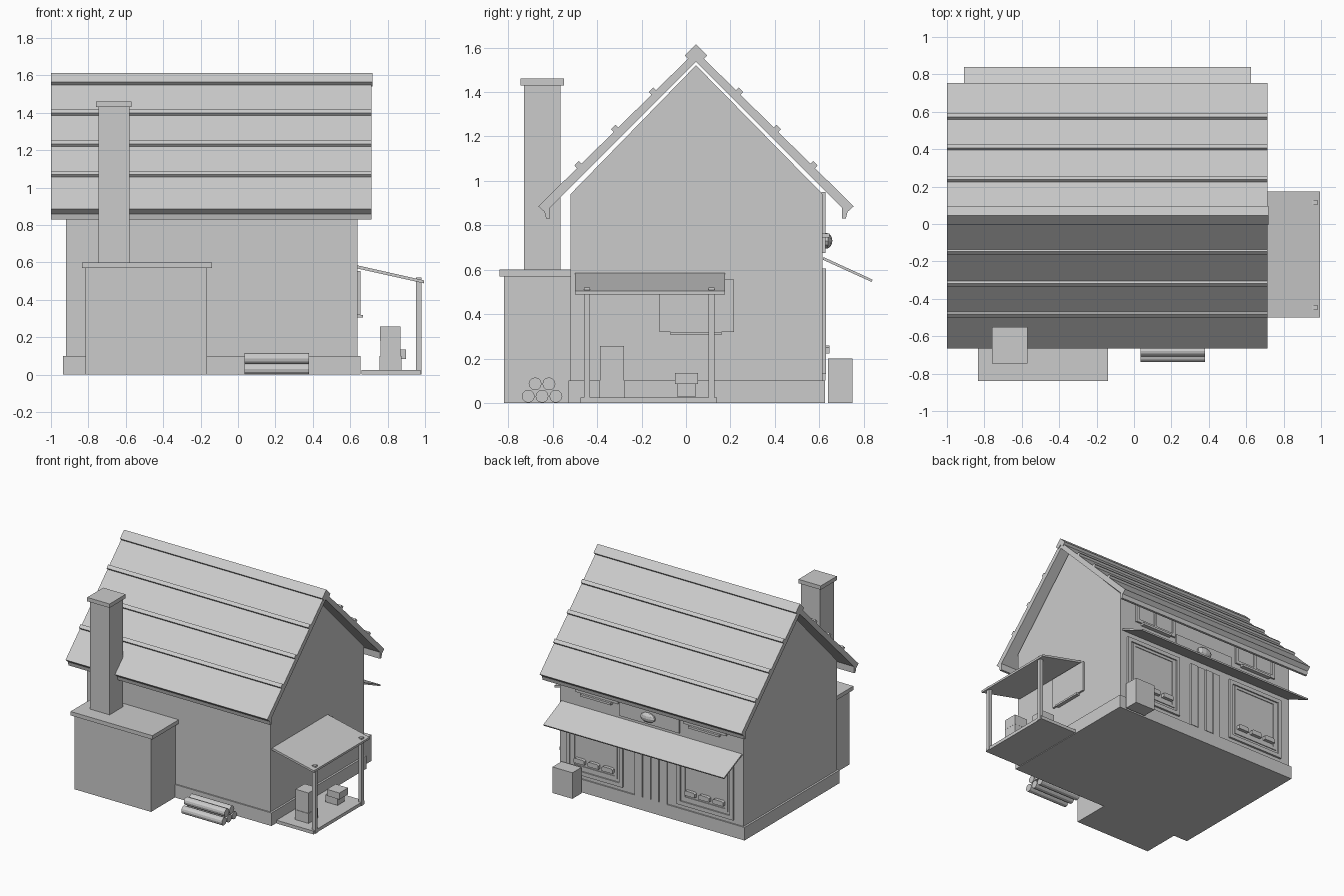
import bpy, bmesh, math

if "Cube" in bpy.data.objects:
    bpy.data.objects.remove(bpy.data.objects["Cube"])

RIDGE = 0.045  # y of the roof ridge


def finish(name, bm):
    bmesh.ops.recalc_face_normals(bm, faces=bm.faces)
    me = bpy.data.meshes.new(name)
    bm.to_mesh(me)
    bm.free()
    ob = bpy.data.objects.new(name, me)
    bpy.context.collection.objects.link(ob)
    return ob


def prism(name, pts, a, b, axis='x'):
    """Extrude a profile along x (y,z points) or along y (x,z points)."""
    bm = bmesh.new()
    place = (lambda p, t: (t, p[0], p[1])) if axis == 'x' else (lambda p, t: (p[0], t, p[1]))
    face = bm.faces.new([bm.verts.new(place(p, a)) for p in pts])
    new = bmesh.ops.extrude_face_region(bm, geom=[face])['geom']
    move = (b - a, 0, 0) if axis == 'x' else (0, b - a, 0)
    bmesh.ops.translate(bm, vec=move, verts=[v for v in new if isinstance(v, bmesh.types.BMVert)])
    return finish(name, bm)


def box(name, x0, x1, y0, y1, z0, z1):
    return prism(name, [(y0, z0), (y1, z0), (y1, z1), (y0, z1)], x0, x1)


def mirrored(half):
    """Right half profile (offset from ridge, z) to a full symmetric profile."""
    return [(RIDGE + y, z) for y, z in half] + [(RIDGE - y, z) for y, z in reversed(half) if y > 0]


def frame(name, x0, x1, y0, y1, z0, z1, w):
    """Rectangular frame on the shop wall."""
    box(name + "_left", x0, x0 + w, y0, y1, z0, z1)
    box(name + "_right", x1 - w, x1, y0, y1, z0, z1)
    box(name + "_bottom", x0 + w, x1 - w, y0, y1, z0, z0 + w)
    box(name + "_top", x0 + w, x1 - w, y0, y1, z1 - w, z1)


# House body with gables, and plinth
prism("walls", [(-0.52, 0), (0.615, 0), (0.615, 0.94), (RIDGE, 1.52), (-0.52, 0.94)], -0.92, 0.64)
box("plinth", -0.935, 0.655, -0.53, 0.625, 0, 0.1)

# Roof shell with eaves boards
outer = [(0, 1.585), (0.71, 0.885), (0.682, 0.86), (0.675, 0.83), (0.657, 0.83), (0.657, 0.88)]
shell = [(RIDGE + y, z) for y, z in outer] + [(RIDGE, 1.535)]
shell += [(RIDGE - y, z) for y, z in reversed(outer[1:])]
prism("roof", shell, -1.0, 0.715)

# Ridge cap
cap = [(0, 1.614), (0.05, 1.564), (0.027, 1.541)]
prism("ridge_cap", [(RIDGE + y, z) for y, z in cap] + [(RIDGE, 1.56)]
      + [(RIDGE - y, z) for y, z in reversed(cap[1:])], -1.0, 0.72)

# Roof battens on both slopes
for i, d in enumerate((0.19, 0.36, 0.525)):
    z = 1.585 - 0.986 * d
    for side in (-1, 1):
        prof = [(d - 0.01, z + 0.01), (d + 0.002, z + 0.022), (d + 0.022, z + 0.002), (d + 0.01, z - 0.012)]
        prism(f"roof_batten_{i}_{side}", [(RIDGE + side * y, h) for y, h in prof], -1.0, 0.715)

# Oven and chimney
box("oven", -0.815, -0.165, -0.82, -0.5, 0, 0.57)
box("oven_top", -0.835, -0.14, -0.84, -0.515, 0.57, 0.6)
box("chimney", -0.745, -0.58, -0.73, -0.565, 0.6, 1.43)
box("chimney_cap", -0.76, -0.57, -0.745, -0.55, 1.43, 1.46)

# Log pile
for i, (y, z) in enumerate([(-0.71, 0.03), (-0.648, 0.03), (-0.586, 0.03), (-0.679, 0.086), (-0.617, 0.086)]):
    ring = [(y + 0.029 * math.cos(k * math.pi / 6), z + 0.029 * math.sin(k * math.pi / 6)) for k in range(12)]
    prism(f"log_{i}", ring, 0.035, 0.38)

# Side shelter
box("shelter_floor", 0.66, 0.975, -0.475, 0.14, 0, 0.025)
prism("shelter_roof", [(0.64, 0.567), (0.995, 0.488), (0.995, 0.504), (0.64, 0.584)], -0.5, 0.175, 'y')
for i, y in enumerate((-0.46, 0.102)):
    box(f"shelter_post_{i}", 0.953, 0.98, y, y + 0.027, 0, 0.52)

# Side hatch
box("side_hatch", 0.64, 0.655, -0.12, 0.215, 0.32, 0.555)
box("side_hatch_sill", 0.64, 0.668, -0.07, 0.16, 0.306, 0.32)

# Sack stack and small crate in the shelter
for i, (g, z0, z1) in enumerate([(0.058, 0.025, 0.1), (0.054, 0.1, 0.18), (0.055, 0.18, 0.257)]):
    box(f"flour_sack_{i}", 0.815 - g, 0.815 + g, -0.333 - g, -0.333 + g, z0, z1)
box("small_crate", 0.77, 0.875, -0.04, 0.045, 0.03, 0.085)
box("small_crate_top", 0.79, 0.897, -0.05, 0.055, 0.085, 0.135)

# Shop front: display windows with loaves
for side, cx in (("right", 0.34), ("left", -0.60)):
    x0, x1 = cx - 0.24, cx + 0.24
    box(f"{side}_display_panel", x0, x1, 0.61, 0.62, 0.13, 0.6)
    frame(f"{side}_display_frame", x0, x1, 0.61, 0.63, 0.13, 0.605, 0.03)
    frame(f"{side}_display_trim", x0 + 0.05, x1 - 0.05, 0.61, 0.626, 0.18, 0.57, 0.02)
    for k in (-1, 0, 1):
        c = cx + k * 0.12
        prism(f"{side}_loaf_{k}", [(c - 0.045, 0.222), (c + 0.045, 0.222), (c + 0.045, 0.25),
                                   (c + 0.033, 0.258), (c - 0.033, 0.258), (c - 0.045, 0.25)], 0.615, 0.645, 'y')

# Plank door
for i in range(4):
    x = -0.275 + i * 0.07
    box(f"door_plank_{i}", x, x + 0.062, 0.61, 0.625 + 0.004 * (i % 2), 0.1, 0.6)

# Upper windows above the awning
for side, cx in (("right", 0.32), ("left", -0.60)):
    x0, x1 = cx - 0.18, cx + 0.18
    frame(f"{side}_upper_window", x0, x1, 0.61, 0.628, 0.76, 0.95, 0.025)
    box(f"{side}_upper_mullion", cx - 0.01, cx + 0.01, 0.61, 0.625, 0.78, 0.93)
    box(f"{side}_upper_sill", cx - 0.13, cx + 0.13, 0.61, 0.645, 0.745, 0.762)

# Plain signboard with a loaf emblem
box("signboard", -0.38, 0.13, 0.61, 0.627, 0.675, 0.79)
bm = bmesh.new()
bmesh.ops.create_uvsphere(bm, u_segments=10, v_segments=6, radius=1)
bmesh.ops.scale(bm, vec=(0.065, 0.027, 0.036), verts=bm.verts)
bmesh.ops.translate(bm, vec=(-0.12, 0.632, 0.73), verts=bm.verts)
finish("sign_loaf", bm)

# Awning and crate
prism("awning", [(0.615, 0.645), (0.835, 0.545), (0.84, 0.555), (0.62, 0.656)], -0.91, 0.625)
box("crate", 0.44, 0.61, 0.64, 0.75, 0, 0.2)
